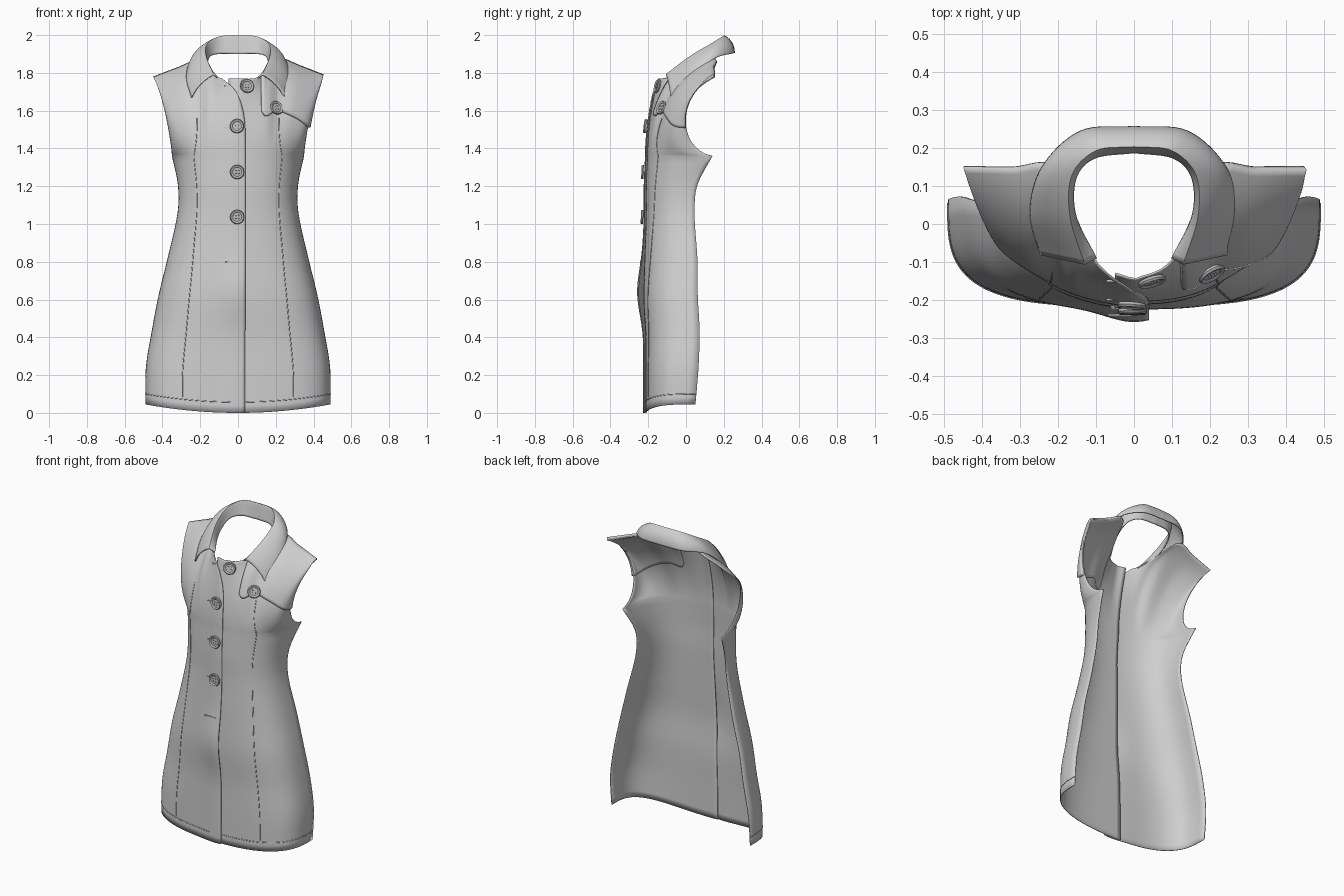
import bpy, bmesh, math
from mathutils import Vector

cube = bpy.data.objects.get("Cube")
if cube:
    bpy.data.objects.remove(cube)


def material(name, value):
    m = bpy.data.materials.new(name)
    m.use_nodes = True
    colour = (value, value, value, 1)
    m.diffuse_color = colour
    bsdf = m.node_tree.nodes["Principled BSDF"]
    bsdf.inputs["Base Color"].default_value = colour
    bsdf.inputs["Roughness"].default_value = 0.8
    return m


CLOTH = material("light grey cloth", 0.62)
BUTTON = material("grey button", 0.5)


def spline(keys, t):
    """Smooth interpolation of rows whose first entry is the parameter."""
    t = min(max(t, keys[0][0]), keys[-1][0])
    i = 0
    while i < len(keys) - 2 and t > keys[i + 1][0]:
        i += 1
    a, b = keys[i], keys[i + 1]
    before, after = keys[max(i - 1, 0)], keys[min(i + 2, len(keys) - 1)]
    h = b[0] - a[0]
    s = (t - a[0]) / h
    out = []
    for k in range(1, len(a)):
        ta = (b[k] - before[k]) / (b[0] - before[0]) * h
        tb = (after[k] - a[k]) / (after[0] - a[0]) * h
        out.append((2*s**3 - 3*s*s + 1) * a[k] + (s**3 - 2*s*s + s) * ta
                   + (3*s*s - 2*s**3) * b[k] + (s**3 - s*s) * tb)
    return out


CHEST = 1.36
# height, half width, front y, side edge y, squareness
BODY = [(0, .49, -.215, .05, 3.4), (.2, .488, -.215, .066, 3.4),
        (.4, .457, -.215, .072, 3.2), (.6, .42, -.225, .062, 3),
        (.8, .373, -.22, .06, 2.8), (1.05, .32, -.212, .045, 2.6),
        (1.2, .318, -.212, .06, 2.5), (CHEST, .35, -.205, .14, 2.5)]
# neckline and shoulder seam: fraction across, x, y, z
TOP = [(0, 0, -.15, 1.77), (.3, .1, -.1, 1.775), (.45, .155, .02, 1.82),
       (.56, .205, .15, 1.87), (.75, .32, .15, 1.83), (1, .45, .15, 1.78)]
# pull of each column just below the top edge
PULL = [(0, 0, -.03, -.13), (.3, 0, -.06, -.13), (.56, 0, -.23, -.07), (1, -.06, -.2, -.1)]


def surface(p, v):
    """Front shell: p runs -1..1 across, v 0..1 hem to chest, 1..2 to shoulder."""
    a = min(abs(p), 1)
    side = -1 if p < 0 else 1
    z = min(v, 1) * CHEST
    w, yf, ys, n = spline(BODY, z)
    y = ys - (ys - yf) * max(0, 1 - a**n) ** (1 / n)
    pt = Vector((a * w, y, z + .045 * a * a * (1 - z / CHEST)))
    if v > 1:
        f = v - 1
        s = a ** 6
        top = Vector(spline(TOP, a))
        c1 = pt + Vector((0, -.19 * s, .14 - .1 * s))
        c2 = top + Vector(spline(PULL, a))
        pt = pt*(1-f)**3 + c1*3*f*(1-f)**2 + c2*3*f*f*(1-f) + top*f**3
    pt.x *= side
    return pt


def normal(p, v):
    p = max(-.97, min(.97, p))
    v = max(.01, min(1.98, v))
    du = surface(p + .01, v) - surface(p - .01, v)
    dv = surface(p, v + .01) - surface(p, v - .01)
    return du.cross(dv).normalized()


def overlap(p, v):
    """The right panel lifts over the left one near the closing edge."""
    pt = surface(p, v)
    flare = .012 + .022 * math.exp(-((pt.z - .65) / .16) ** 2)
    pt.y -= flare * math.exp(-(pt.x / .1) ** 2)
    return pt


def locate(x, z):
    """Find the surface coordinates under a point seen from the front."""
    grid = [(i / 80, j / 80) for i in range(-30, 60) for j in range(160)]
    return min(grid, key=lambda g: (surface(*g).x - x)**2 + (surface(*g).z - z)**2)


def finish(name, bm, mat, thick=0, offset=-1):
    mesh = bpy.data.meshes.new(name)
    bm.to_mesh(mesh)
    bm.free()
    obj = bpy.data.objects.new(name, mesh)
    bpy.context.collection.objects.link(obj)
    mesh.materials.append(mat)
    if thick:
        mod = obj.modifiers.new("thickness", "SOLIDIFY")
        mod.thickness, mod.offset = thick, offset
    bpy.ops.object.select_all(action='DESELECT')
    obj.select_set(True)
    bpy.context.view_layer.objects.active = obj
    bpy.ops.object.shade_smooth_by_angle(angle=math.radians(40))
    return obj


def sheet(name, fn, cols, rows, thick, offset=-1):
    bm = bmesh.new()
    g = [[bm.verts.new(fn(i / cols, j / rows)) for i in range(cols + 1)] for j in range(rows + 1)]
    for j in range(rows):
        for i in range(cols):
            bm.faces.new((g[j][i], g[j][i + 1], g[j + 1][i + 1], g[j + 1][i]))
    return finish(name, bm, CLOTH, thick, offset)


# Front panels; the right one has a curved lapel edge
LAPEL = [(0, .037), (1.45, .04), (1.58, .032), (1.68, 0), (1.74, -.05), (1.79, -.125)]


def right_panel(q, r):
    v = 2 * r
    z = surface(-.2 * max(0, v - 1), v).z
    edge = spline(LAPEL, z)[0] / spline(BODY, min(z, CHEST))[0]
    return overlap(-1 + (edge + 1) * q * q * (1.6 - .6 * q), v)


sheet("right_front_panel", right_panel, 40, 70, .005)
sheet("left_front_panel", lambda q, r: surface(1 - 1.15 * (1 - q) ** 2, 2 * r), 40, 70, .005)


# Shoulder flap with a rounded lower corner
def flap(q, r):
    p = .36 + .64 * (1 - (1 - q) ** 2)
    low = 1.43 + .1 * max(0, 1 - (p - .36) / .1) ** 2.5
    v = low + (2 - low) * r
    return surface(p, v) + normal(p, v) * .004


sheet("shoulder_flap", flap, 30, 20, .02, 0)

# Collar: stand base, fold line and outer edge from the back to the front point
STAND = [(0, 0, .19, 1.9), (.25, .105, .175, 1.9), (.5, .155, .12, 1.88),
         (.75, .155, .02, 1.82), (1, .1, -.09, 1.77)]
FOLD = [(0, 0, .205, 1.995), (.25, .1, .195, 1.99), (.5, .165, .13, 1.95),
        (.75, .17, .02, 1.885), (1, .13, -.105, 1.79)]
FALL = [(0, 0, .255, 1.905), (.25, .14, .243, 1.902), (.5, .24, .15, 1.875),
        (.75, .272, .03, 1.775), (1, .245, -.08, 1.67)]


def collar(q, r):
    t = 2 * q - 1
    s, f, o = (Vector(spline(k, abs(t))) for k in (STAND, FOLD, FALL))
    if r < .4:
        pt = s.lerp(f, r / .4)
    else:
        k = (r - .4) / .6
        out = (o - f)
        out.z = 0
        bulge = out.normalized() + Vector((0, 0, .6))
        pt = f.lerp(o, k) + bulge * .05 * k * (1 - k)
    if t < 0:
        pt.x = -pt.x
    return pt


sheet("collar", collar, 64, 20, .007, 0)


# Seams and hem stitching lie along the cloth
def piping(name, points):
    data = bpy.data.curves.new(name, 'CURVE')
    data.dimensions = '3D'
    data.bevel_depth = .0025
    data.bevel_resolution = 1
    line = data.splines.new('POLY')
    line.points.add(len(points) - 1)
    for target, pt in zip(line.points, points):
        target.co = (*pt, 1)
    data.materials.append(CLOTH)
    obj = bpy.data.objects.new(name, data)
    bpy.context.collection.objects.link(obj)


for side, label in ((-1, "right"), (1, "left")):
    seam = [(side * (.6 + .09 * math.exp(-((v - .85) / .3) ** 2)), v)
            for v in (i / 40 for i in range(2, 56))]
    piping(label + "_princess_seam", [surface(*c) for c in seam])
    fn = overlap if side < 0 else surface
    piping(label + "_hem_stitching",
           [fn(side * (1 - (1 - i / 30) ** 2 * .92), .042) for i in range(31)])


# Buttons: a turned dish with four thread holes
def button(name, x, z):
    p, v = locate(x, z)
    pt = overlap(p, v) if z < 1.55 else surface(p, v)
    n = normal(p, v)
    if x > .1:
        pt += n * .012
    bm = bmesh.new()
    profile = [(.036, 0), (.038, .007), (.034, .013), (.028, .012), (.024, .008), (.004, .008)]
    rings = [[bm.verts.new((r * math.cos(a), r * math.sin(a), h))
              for a in (math.tau * k / 28 for k in range(28))] for r, h in profile]
    for low, high in zip(rings, rings[1:]):
        for k in range(28):
            m = (k + 1) % 28
            bm.faces.new((low[k], low[m], high[m], high[k]))
    bm.faces.new(rings[-1])
    for sx in (-1, 1):
        for sy in (-1, 1):
            made = bmesh.ops.create_cone(bm, cap_ends=True, segments=10, radius1=.004,
                                         radius2=.003, depth=.004)
            bmesh.ops.translate(bm, verts=made["verts"], vec=(sx * .008, sy * .008, .009))
    obj = finish(name, bm, BUTTON)
    obj.rotation_euler = n.to_track_quat('Z', 'Y').to_euler()
    obj.location = pt + n * .002


spots = [("neck", .045, 1.73), ("flap", .195, 1.61), ("chest", -.005, 1.515),
         ("waist", -.005, 1.28), ("lower", -.005, 1.035)]
for label, x, z in spots:
    button(label + "_button", x, z)

# Buttonhole stitches beside the closing edge
holes = [(-.06, 1.73, .03), (-.06, 1.51, .025), (-.05, 1.277, .025),
         (-.05, 1.033, .025), (-.03, .795, .08)]
for i, (x, z, length) in enumerate(holes):
    p, v = locate(x, z)
    bm = bmesh.new()
    bmesh.ops.create_cube(bm, size=1)
    bmesh.ops.scale(bm, verts=bm.verts, vec=(length, .006, .009))
    hole = finish("buttonhole_%d" % (i + 1), bm, CLOTH)
    hole.location = overlap(p, v)
